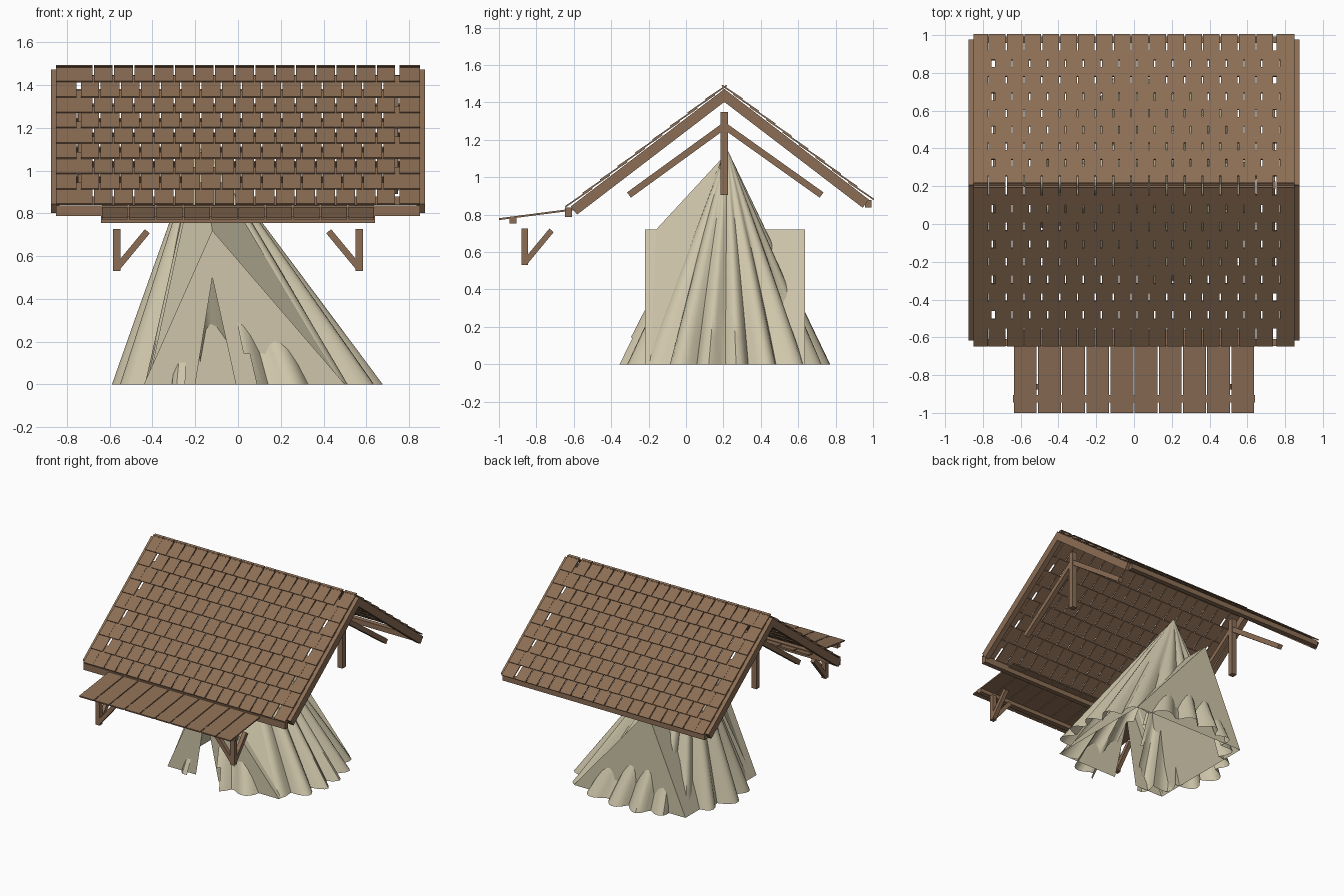
import bpy, bmesh, math
from mathutils import Vector as V

if "Cube" in bpy.data.objects:
    bpy.data.objects.remove(bpy.data.objects["Cube"])


def material(name, rgb):
    m = bpy.data.materials.new(name)
    m.diffuse_color = (*rgb, 1)
    m.use_nodes = True
    m.node_tree.nodes["Principled BSDF"].inputs["Base Color"].default_value = m.diffuse_color
    return m


WOOD = material("brown_wood", (0.26, 0.155, 0.09))
CLOTH = material("beige_cloth", (0.62, 0.56, 0.40))


def finish(bm, name, mat):
    bmesh.ops.recalc_face_normals(bm, faces=bm.faces[:])
    me = bpy.data.meshes.new(name)
    bm.to_mesh(me)
    bm.free()
    me.materials.append(mat)
    ob = bpy.data.objects.new(name, me)
    bpy.context.collection.objects.link(ob)
    return ob


def add_bar(bm, p, q, w, h):
    """Box from p to q, w wide sideways and h deep."""
    p, q = V(p), V(q)
    d = (q - p).normalized()
    side = d.cross(V((0, 0, 1)))
    side = V((1, 0, 0)) if side.length < 1e-4 else side.normalized()
    up = side.cross(d)
    vs = []
    for c in (p, q):
        for a, b in ((-1, -1), (1, -1), (1, 1), (-1, 1)):
            vs.append(bm.verts.new(c + side * a * w / 2 + up * b * h / 2))
    for f in ((3, 2, 1, 0), (4, 5, 6, 7), (0, 1, 5, 4), (1, 2, 6, 5), (2, 3, 7, 6), (3, 0, 4, 7)):
        bm.faces.new([vs[i] for i in f])


def bars(name, items):
    bm = bmesh.new()
    for it in items:
        add_bar(bm, *it)
    return finish(bm, name, WOOD)


# Roof frame: ridge position and pitch shared by shingles and rafters
RY, RZ = 0.205, 1.475
ANG = math.atan(0.765)
CA, SA = math.cos(ANG), math.sin(ANG)


def roof(x, s, d, n):
    """Point d down the slope on side s, lifted n off the surface."""
    return (x, RY + s * (d * CA + n * SA), RZ - d * SA + n * CA)


# Shingle columns: narrow gaps, plus one wide gap near one end
edges = [(-0.85, -0.772)]
edges += [(-0.772 + 0.0945 * k + (0.001 if k == 0 else 0.004), -0.772 + 0.0945 * (k + 1) - 0.003) for k in range(16)]
edges[-1] = (edges[-1][0], 0.735)
edges.append((0.754, 0.85))

for s, length, side in ((-1, 1.06, "front"), (1, 0.995, "back")):
    bm = bmesh.new()
    pitch = length / 9
    for r in range(9):
        lo = length - r * pitch
        hi = max(lo - pitch * 1.48, -0.02)
        for a, b in edges:
            if r % 2:
                a, b = -b, -a
            m = (a + b) / 2
            add_bar(bm, roof(m, s, hi, 0.005), roof(m, s, lo, 0.014), b - a, 0.008)
    finish(bm, side + "_shingles", WOOD)

# End rafters, king posts and lower braces
for sx, end in ((-1, "left"), (1, "right")):
    x = sx * 0.855
    bars(end + "_rafters", [(roof(x, -1, 0, -0.03), roof(x, -1, 1.035, -0.03), 0.04, 0.055),
                            (roof(x, 1, 0, -0.03), roof(x, 1, 0.975, -0.03), 0.04, 0.055)])
    x = sx * 0.73
    bars(end + "_king_post", [((x, RY, 0.905), (x, RY, 1.35), 0.04, 0.04)])
    bars(end + "_braces", [((x, RY, 1.275), (x, RY - 0.51, 0.905), 0.035, 0.035),
                           ((x, RY, 1.275), (x, RY + 0.52, 0.905), 0.035, 0.035)])

# Eave beams
bars("front_eave_beam", [((-0.85, -0.628, 0.812), (0.85, -0.628, 0.812), 0.036, 0.05)])
bars("back_eave_beam", [((-0.85, 0.975, 0.858), (0.85, 0.975, 0.858), 0.036, 0.04)])

# Front awning planks and their beam
bars("awning_planks", [((-0.576 + 0.128 * i, -1.0, 0.776), (-0.576 + 0.128 * i, -0.56, 0.833), 0.121, 0.01)
                       for i in range(10)])
bars("awning_beam", [((-0.64, -0.925, 0.771), (0.64, -0.925, 0.771), 0.038, 0.034)])

# Awning brackets
for sx, end in ((-1, "left"), (1, "right")):
    x = sx * 0.567
    y = -0.862
    bars(end + "_awning_bracket", [((x, y, 0.53), (x, y, 0.727), 0.034, 0.034),
                                   ((x, y, 0.543), (x, y + 0.143, 0.716), 0.03, 0.03),
                                   ((x, y, 0.543), (x - sx * 0.143, y, 0.716), 0.03, 0.03)])

# Draped cone of cloth with folds and an open slit in front
APEX = V((-0.18, 0.22, 1.15))
N, ROWS = 120, 8
bm = bmesh.new()
top = bm.verts.new(APEX)
rings = []
for j in range(1, ROWS + 1):
    t = j / ROWS
    ring = []
    for i in range(N):
        a = 2 * math.pi * i / N
        wave = abs(math.sin(a * 9.5 + 0.5 * math.sin(3 * a) + 0.25 * t))
        k = 1 - 0.15 * t ** 0.5 * (1 - wave) - 0.025 * (1 + math.sin(5 * a + 1))
        base = V((0.055 + 0.65 * k * math.cos(a), 0.21 + 0.585 * k * math.sin(a), 0))
        ring.append(bm.verts.new(APEX.lerp(base, t)))
    rings.append(ring)
for i in range(N):
    n = (i + 1) % N
    bm.faces.new((top, rings[0][i], rings[0][n]))
    for j in range(ROWS - 1):
        ang = 360 * (i + 0.5) / N
        if j >= 3 and abs(ang - 256) < 3.2 * (j - 1):
            continue
        bm.faces.new((rings[j][i], rings[j + 1][i], rings[j + 1][n], rings[j][n]))
cone = finish(bm, "draped_cloth_cone", CLOTH)
bpy.context.view_layer.objects.active = cone
cone.select_set(True)
bpy.ops.object.shade_smooth_by_angle(angle=math.radians(40))


def sheets(name, faces):
    bm = bmesh.new()
    for f in faces:
        bm.faces.new([bm.verts.new(p) for p in f])
    bmesh.ops.remove_doubles(bm, verts=bm.verts[:], dist=1e-4)
    return finish(bm, name, CLOTH)


# Ridge tent running through the cone
F, B = -0.22, 0.635
XA, XL, XR, ZT = -0.12, -0.44, 0.5, 0.72
fa, ba = (XA, F, ZT), (XA, B, ZT)
fl, fr, bl, br = (XL, F, 0), (XR, F, 0), (XL, B, 0), (XR, B, 0)
sheets("ridge_tent", [(fa, ba, bl, fl), (fa, fr, br, ba), (ba, br, bl)])

# Front flaps either side of the slit
slit = (-0.12, F, 0.5)
sheets("front_flaps", [(fa, fl, (-0.2, F, 0), slit), (fa, slit, (-0.01, F, 0), fr)])

# Cloth hanging from the peak over the front of the ridge
tip, peak = (XA, -0.16, ZT), (-0.18, 0.2, 1.11)
sheets("front_drape", [(peak, tip, (-0.42, -0.19, 0)), (peak, (0.5, -0.19, 0), tip)])
